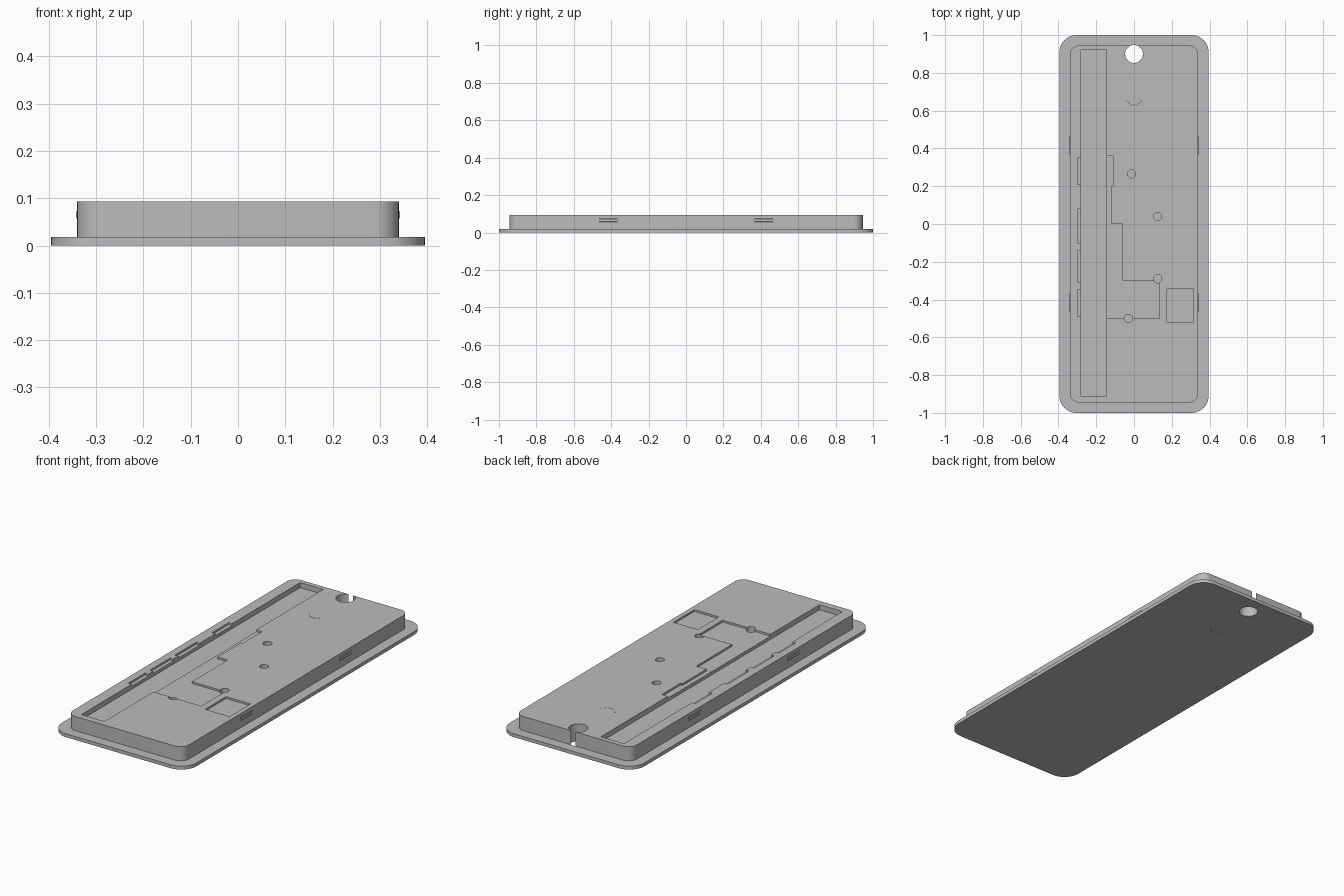
import bpy, bmesh, math
from mathutils import Matrix

cube = bpy.data.objects.get("Cube")
if cube:
    bpy.data.objects.remove(cube, do_unlink=True)

grey = bpy.data.materials.new("plain_grey")
grey.use_nodes = True
COLOUR = (0.5, 0.5, 0.5, 1)
grey.diffuse_color = COLOUR
grey.node_tree.nodes["Principled BSDF"].inputs["Base Color"].default_value = COLOUR

BASE_TOP, TOP, OVER = 0.018, 0.093, 0.15


def prism(name, points, z0, z1):
    """Extrude a flat outline from z0 up to z1."""
    bm = bmesh.new()
    face = bm.faces.new([bm.verts.new((x, y, z0)) for x, y in points])
    top = bmesh.ops.extrude_face_region(bm, geom=[face])["geom"]
    bmesh.ops.translate(bm, vec=(0, 0, z1 - z0),
                        verts=[v for v in top if isinstance(v, bmesh.types.BMVert)])
    bmesh.ops.recalc_face_normals(bm, faces=bm.faces)
    mesh = bpy.data.meshes.new(name)
    bm.to_mesh(mesh)
    bm.free()
    mesh.materials.append(grey)
    obj = bpy.data.objects.new(name, mesh)
    bpy.context.collection.objects.link(obj)
    return obj


def circle(x, y, r, n=32):
    return [(x + r * math.cos(2 * math.pi * i / n),
             y + r * math.sin(2 * math.pi * i / n)) for i in range(n)]


def rect(x0, x1, y0, y1):
    return [(x0, y0), (x1, y0), (x1, y1), (x0, y1)]


def rounded(hx, hy, r, n=12):
    pts = []
    for k, (sx, sy) in enumerate([(1, 1), (-1, 1), (-1, -1), (1, -1)]):
        for i in range(n + 1):
            a = math.pi / 2 * (k + i / n)
            pts.append((sx * (hx - r) + r * math.cos(a), sy * (hy - r) + r * math.sin(a)))
    return pts


def activate(obj):
    bpy.ops.object.select_all(action='DESELECT')
    obj.select_set(True)
    bpy.context.view_layer.objects.active = obj


def cut(obj, points, z0, z1=OVER):
    cutter = prism("cutter", points, z0, z1)
    cutter.hide_render = True
    mod = obj.modifiers.new("cut", 'BOOLEAN')
    mod.operation, mod.solver, mod.object = 'DIFFERENCE', 'EXACT', cutter
    activate(obj)
    bpy.ops.object.modifier_apply(modifier=mod.name)
    bpy.data.objects.remove(cutter, do_unlink=True)


base = prism("base_flange", rounded(0.395, 1.0, 0.09), 0, BASE_TOP)
body = prism("raised_body", rounded(0.34, 0.945, 0.05), BASE_TOP, TOP)

# Round hanging hole and small curved row of pinholes, through both layers
for part in (base, body):
    cut(part, circle(0, 0.9, 0.047, 48), -0.1)
    for i in range(-3, 4):
        x = i * 0.0135
        cut(part, circle(x, 0.628 + 15 * x * x, 0.0025, 8), -0.1)

# Long channel with notches along its outer wall
cut(body, rect(-0.28, -0.145, -0.91, 0.92), TOP - 0.027)
for y0, y1 in [(-0.49, -0.35), (-0.31, -0.14), (-0.1, 0.08), (0.21, 0.35)]:
    cut(body, rect(-0.3, -0.25, y0, y1), TOP - 0.01)

# Shallow stepped pocket opening into the channel, and a square pocket
cut(body, [(-0.18, -0.5), (0.135, -0.5), (0.135, -0.3), (-0.06, -0.3), (-0.06, 0),
           (-0.12, 0), (-0.12, 0.2), (-0.11, 0.2), (-0.11, 0.36), (-0.18, 0.36)], TOP - 0.01)
cut(body, rect(0.172, 0.315, -0.52, -0.345), TOP - 0.01)

# Blind screw holes
for x, y in [(-0.013, 0.265), (0.125, 0.04), (0.125, -0.29), (-0.03, -0.5)]:
    cut(body, circle(x, y, 0.022, 24), TOP - 0.04)

# Snap ridges on both long sides
for side, sx in (("left", 1), ("right", -1)):
    for end, y in (("front", -0.415), ("back", 0.415)):
        profile = [(-0.002, -0.012), (0.0025, -0.006), (0.0025, 0.006), (-0.002, 0.012)]
        ridge = prism(f"snap_ridge_{side}_{end}", profile, -0.05, 0.05)
        ridge.data.transform(Matrix.Translation((0.34 * sx, y, 0.065))
                             @ Matrix.Rotation(0 if sx > 0 else math.pi, 4, 'Z')
                             @ Matrix.Rotation(math.pi / 2, 4, 'X'))

for part in (base, body):
    activate(part)
    bpy.ops.object.shade_smooth_by_angle(angle=math.radians(30))
